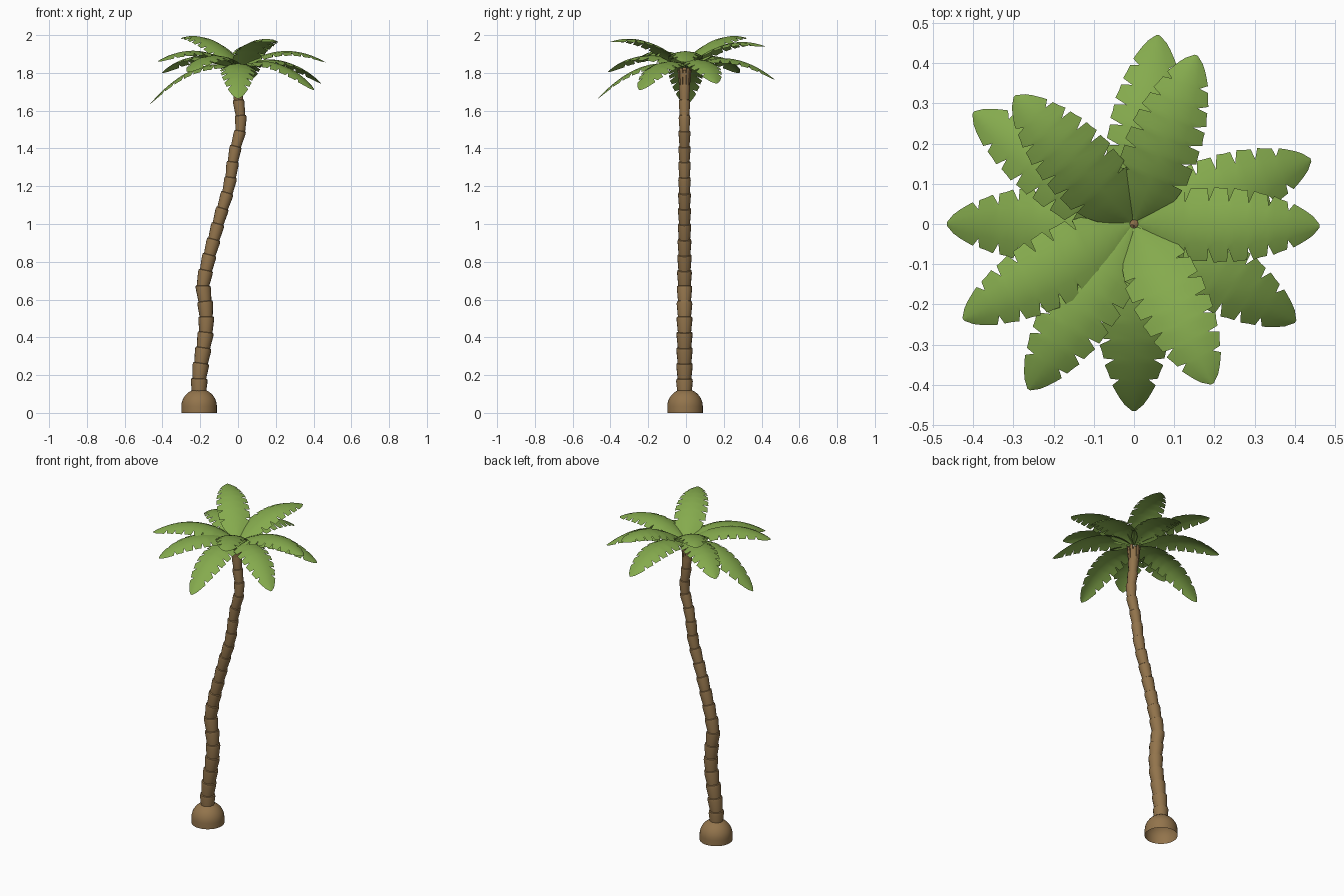
import bpy, math
from mathutils import Vector

if "Cube" in bpy.data.objects:
    bpy.data.objects.remove(bpy.data.objects["Cube"])


def material(name, rgb):
    m = bpy.data.materials.new(name)
    m.diffuse_color = (*rgb, 1)
    m.use_nodes = True
    m.node_tree.nodes["Principled BSDF"].inputs["Base Color"].default_value = m.diffuse_color
    return m


BARK = material("bark brown", (0.29, 0.175, 0.072))
LEAF = material("leaf green", (0.235, 0.405, 0.075))


def lerp(table, t):
    """Piecewise linear lookup in a list of (key, value) pairs."""
    for (a, va), (b, vb) in zip(table, table[1:]):
        if t <= b:
            return va + (vb - va) * max(0, t - a) / (b - a)
    return table[-1][1]


def add_object(name, verts, faces, mat, angle):
    mesh = bpy.data.meshes.new(name)
    mesh.from_pydata(verts, [], faces)
    mesh.materials.append(mat)
    mesh.update()
    ob = bpy.data.objects.new(name, mesh)
    bpy.context.collection.objects.link(ob)
    bpy.ops.object.select_all(action='DESELECT')
    bpy.context.view_layer.objects.active = ob
    ob.select_set(True)
    bpy.ops.object.shade_smooth_by_angle(angle=math.radians(angle))
    return ob


def tube(name, rings, sides, mat, angle=35):
    """Skin of rings, each (centre, tilt in the xz plane, radius)."""
    verts, faces = [], []
    for c, tilt, r in rings:
        for k in range(sides):
            a = 2 * math.pi * k / sides
            u = r * math.cos(a)
            verts.append((c[0] + u * math.cos(tilt), c[1] + r * math.sin(a),
                          c[2] - u * math.sin(tilt)))
    for i in range(len(rings) - 1):
        for k in range(sides):
            a, b = i * sides + k, i * sides + (k + 1) % sides
            faces.append((a, b, b + sides, a + sides))
    return add_object(name, verts, faces, mat, angle)


# Rounded root ball, open underneath
ball = [(0.094, 0), (0.094, 0.035)]
for i in range(1, 9):
    a = math.radians(i * 9.5)
    ball.append((0.094 * math.cos(a), 0.035 + 0.092 * math.sin(a)))
ball.append((0.005, 0.127))
tube("root_ball", [((-0.206, -0.005, z), 0, r) for r, z in ball], 32, BARK)

# Trunk of stacked, flared segments along a bent path
PATH = [(0.08, -0.207), (0.2, -0.205), (0.3, -0.19), (0.45, -0.167), (0.55, -0.17),
        (0.68, -0.186), (0.8, -0.16), (0.93, -0.125), (1.05, -0.092), (1.2, -0.045),
        (1.37, -0.022), (1.5, 0.014), (1.56, 0.015), (1.65, 0.003), (1.85, -0.008)]
SEGMENTS, Z0, Z1 = 20, 0.10, 1.74
rings = []
for s in range(SEGMENTS):
    for t, flare in ((0.0, 0.88), (0.8, 1.06), (0.97, 1.03)):
        z = Z0 + (Z1 - Z0) * (s + t) / SEGMENTS
        x = lerp(PATH, z)
        tilt = math.atan2(lerp(PATH, z + 0.04) - lerp(PATH, z - 0.04), 0.08)
        r = lerp([(0.1, 0.042), (0.6, 0.039), (1.0, 0.033), (1.7, 0.028)], z) * flare
        rings.append(((x, -0.008, z), tilt, r))
tube("trunk", rings, 16, BARK)

# Fibrous collar under the crown: a ring of upright slats round a core
cx, cy = -0.004, -0.008
tube("crown_core", [((cx, cy, 1.70), 0, 0.027), ((cx, cy, 1.80), 0, 0.031),
                    ((cx, cy, 1.83), 0, 0.006)], 16, BARK)
verts, faces = [], []
SLATS = 12
for k in range(SLATS):
    top = 1.815 + 0.012 * (k % 2)
    base = len(verts)
    for z, r in ((1.725, 0.029), (top, 0.039)):
        for rr in (r, r - 0.006):
            for side in (-0.4, 0.4):
                a = 2 * math.pi * (k + side) / SLATS
                verts.append((cx + rr * math.cos(a), cy + rr * math.sin(a), z))
    for f in ((0, 1, 5, 4), (1, 3, 7, 5), (3, 2, 6, 7), (2, 0, 4, 6),
              (4, 5, 7, 6), (0, 2, 3, 1)):
        faces.append(tuple(base + i for i in f))
add_object("crown_collar", verts, faces, BARK, 30)

# Fronds: arched blades with slit edges, given by their tip points
WIDTH = [(0, 0.008), (0.05, 0.03), (0.12, 0.06), (0.2, 0.079), (0.3, 0.089),
         (0.45, 0.092), (0.6, 0.087), (0.72, 0.075), (0.82, 0.06), (0.9, 0.044),
         (0.96, 0.026), (1, 0.004)]
NOTCHES = [0.27, 0.4, 0.51, 0.62, 0.73, 0.84]
COLUMNS = (-1, -0.5, 0, 0.5, 1)


def frond(name, tip):
    tip = Vector(tip)
    out = Vector((tip.x, tip.y, 0))
    reach = out.length
    out.normalize()
    across = Vector((-out.y, out.x, 0))
    root_z, mid_z = 1.83, 1.9 + (tip.z - 1.634) * 0.39

    def point(u, offset, width):
        r = 0.01 * (1 - u) + reach * u
        z = (1 - u) ** 2 * root_z + 2 * u * (1 - u) * mid_z + u * u * tip.z
        sag = 0.28 * offset * offset / max(width, 0.001)
        return out * r + across * offset + Vector((0, 0, z - sag))

    # rows are (position, edge position, edge factor); a notch adds three rows
    rows = [(u, u, 1) for u in (0, 0.04, 0.08, 0.13, 0.19, 0.335, 0.455, 0.565,
                                0.675, 0.785, 0.89, 0.93, 0.965, 0.99, 1)]
    for n in NOTCHES:
        rows += [(n - 0.018, n - 0.018, 1), (n, n - 0.012, 0.66),
                 (n + 0.018, n + 0.018, 1.03)]
    rows.sort()
    verts, faces = [], []
    for u, edge_u, edge in rows:
        w = lerp(WIDTH, u)
        for c in COLUMNS:
            outer = abs(c) == 1
            verts.append(point(edge_u if outer else u, c * w * (edge if outer else 1), w))
    n = len(COLUMNS)
    for i in range(len(rows) - 1):
        for j in range(n - 1):
            a = i * n + j
            faces.append((a, a + n, a + n + 1, a + 1))
    add_object(name, verts, faces, LEAF, 60)


TIPS = [(0.06, 0.47, 1.765), (0.155, 0.42, 1.94), (0.44, 0.16, 1.745),
        (0.462, -0.005, 1.857), (0.402, -0.243, 1.71), (0.195, -0.398, 1.965),
        (0.0, -0.466, 1.665), (-0.262, -0.412, 1.805), (-0.425, -0.237, 1.86),
        (-0.466, 0.0, 1.635), (-0.4, 0.277, 1.80), (-0.297, 0.318, 1.985)]
for i, tip in enumerate(TIPS):
    frond(f"frond_{i + 1}", tip)
